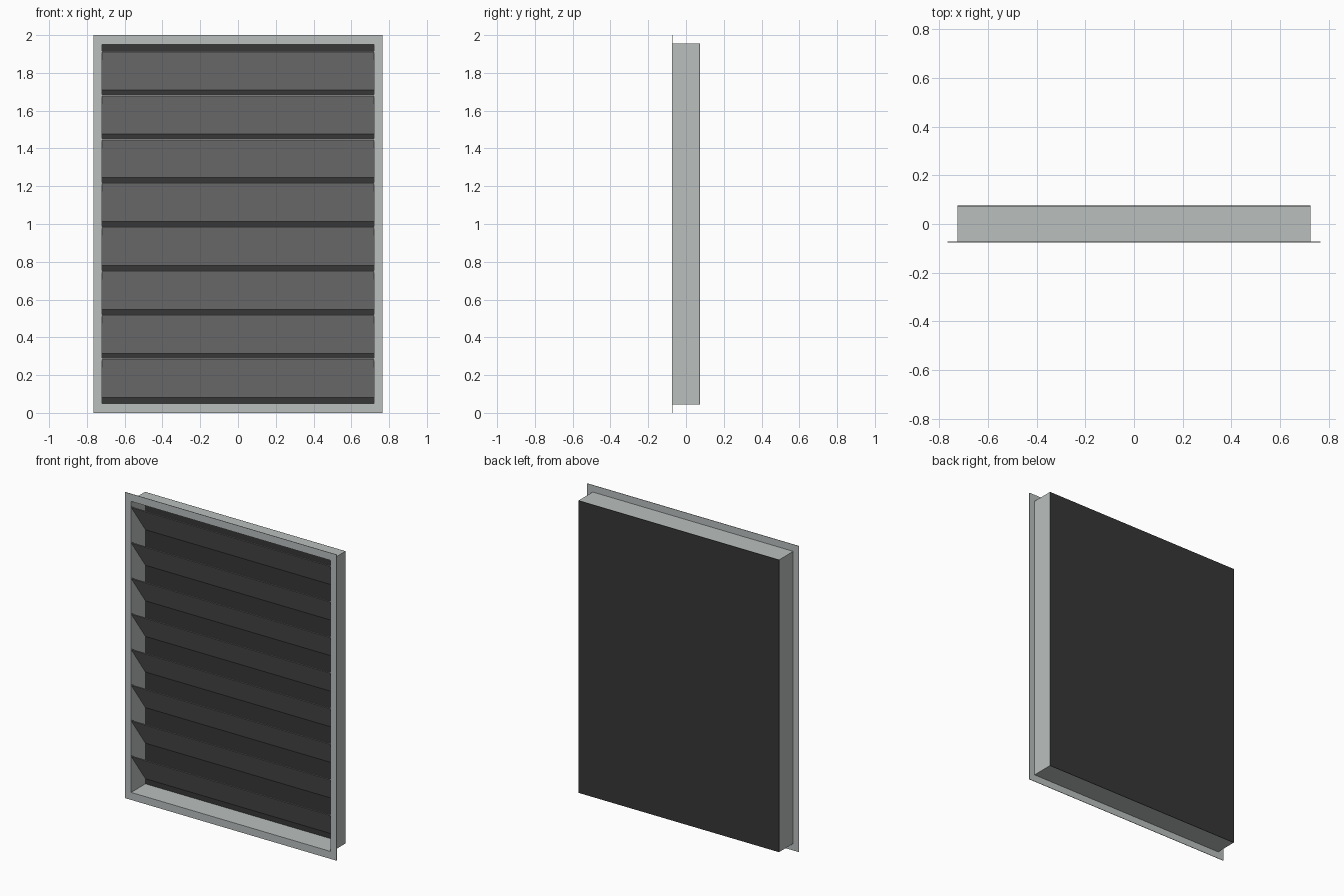
import bpy, bmesh

if "Cube" in bpy.data.objects:
    bpy.data.objects.remove(bpy.data.objects["Cube"])


def material(name, rgb):
    m = bpy.data.materials.new(name)
    m.diffuse_color = (*rgb, 1.0)
    m.use_nodes = True
    m.node_tree.nodes["Principled BSDF"].inputs["Base Color"].default_value = m.diffuse_color
    return m


FRAME = material("pale_grey_metal", (0.49, 0.52, 0.515))
SLAT = material("slat_grey", (0.36, 0.37, 0.36))
BLACK = material("dark_backing", (0.038, 0.038, 0.038))

Z0, Z1 = 0.045, 1.955      # casing bottom and top
OX, IX = 0.725, 0.72       # casing outer and inner half width
FRONT, BACK = -0.075, 0.075


def make(name, verts, faces, mat):
    bm = bmesh.new()
    vs = [bm.verts.new(v) for v in verts]
    for f in faces:
        bm.faces.new([vs[i] for i in f])
    bmesh.ops.recalc_face_normals(bm, faces=bm.faces)
    me = bpy.data.meshes.new(name)
    bm.to_mesh(me)
    bm.free()
    me.materials.append(mat)
    ob = bpy.data.objects.new(name, me)
    bpy.context.collection.objects.link(ob)
    return ob


def ring(name, outer, inner, y0, y1, mat):
    """Rectangular frame; outer and inner are (half width, bottom, top)."""
    verts = []
    for hw, b, t in (outer, inner):
        for y in (y0, y1):
            verts += [(-hw, y, b), (hw, y, b), (hw, y, t), (-hw, y, t)]
    faces = []
    for a, b in ((0, 4), (4, 12), (12, 8), (8, 0)):
        for i in range(4):
            j = (i + 1) % 4
            faces.append((a + i, a + j, b + j, b + i))
    return make(name, verts, faces, mat)


def extrude_x(name, profile, hw, mat):
    """Extrude a (y, z) profile across the width."""
    n = len(profile)
    verts = [(x, y, z) for x in (-hw, hw) for y, z in profile]
    faces = [tuple(range(n)), tuple(range(n, 2 * n))]
    faces += [(i, (i + 1) % n, n + (i + 1) % n, n + i) for i in range(n)]
    return make(name, verts, faces, mat)


# thin front flange
ring("front_flange", (0.765, 0.0, 2.0), (IX, Z0 + 0.004, Z1 - 0.004),
     FRONT, FRONT + 0.003, FRAME)

# box casing behind the flange
ring("casing", (OX, Z0, Z1), (IX, Z0 + 0.004, Z1 - 0.004),
     FRONT + 0.003, BACK - 0.003, FRAME)

# dark panel closing the back
extrude_x("back_panel", [(BACK - 0.003, Z0), (BACK, Z0), (BACK, Z1), (BACK - 0.003, Z1)],
          OX, BLACK)

# sloping slats, high at the front and low at the back
for k in range(8):
    top = 1.915 - k * 0.2325
    low = top - 0.205
    extrude_x(f"slat_{k + 1}",
              [(FRONT + 0.001, top - 0.004), (BACK - 0.003, low),
               (BACK - 0.003, low + 0.006), (FRONT + 0.001, top + 0.002)],
              IX, SLAT)
